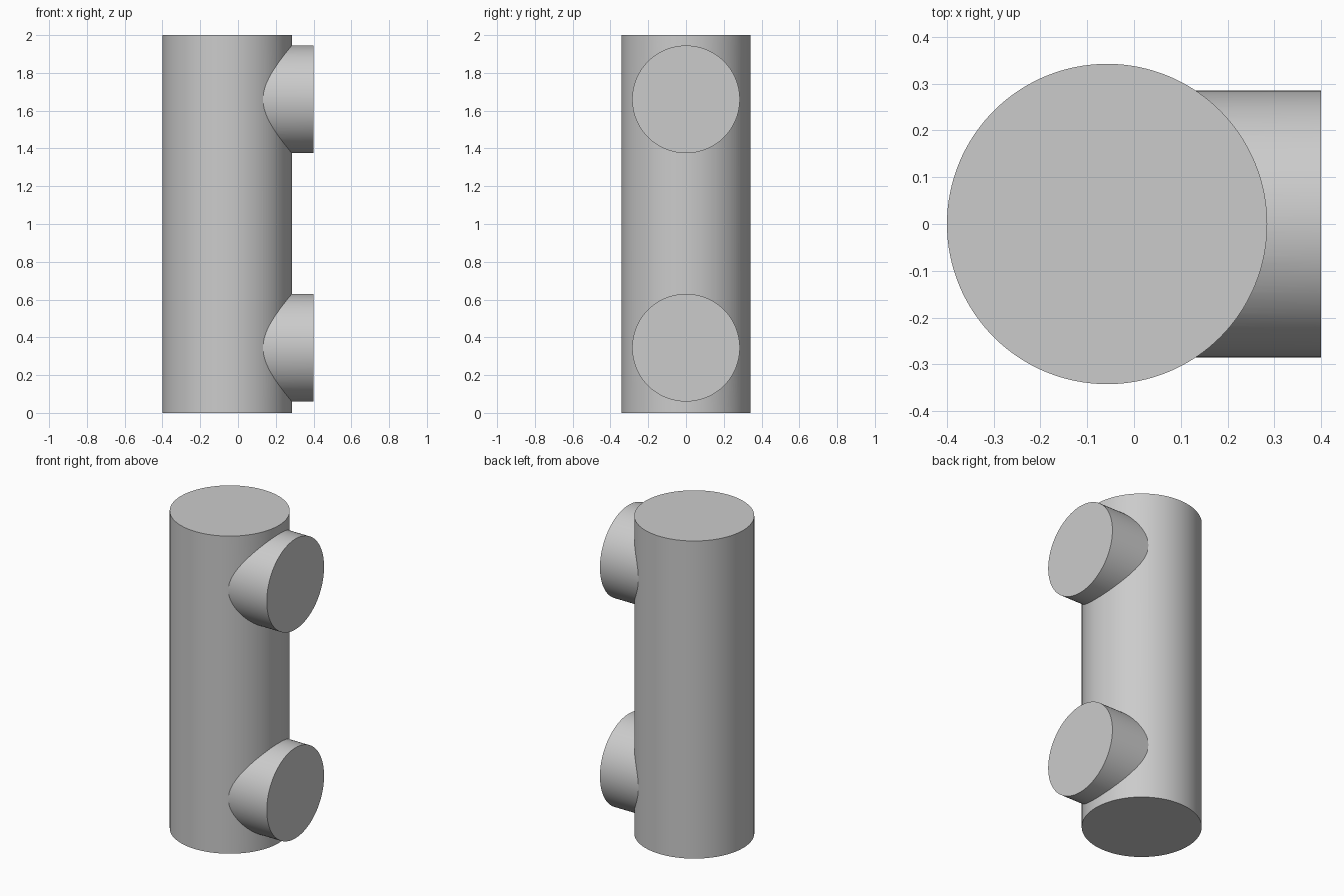
import bpy
from math import pi, radians

if "Cube" in bpy.data.objects:
    bpy.data.objects.remove(bpy.data.objects["Cube"])

PIPE_R, PIPE_X = 0.3425, -0.0575
STUB_R, STUB_END = 0.285, 0.4


def cylinder(name, radius, depth, loc, rot=(0, 0, 0)):
    bpy.ops.mesh.primitive_cylinder_add(vertices=128, radius=radius, depth=depth,
                                        location=loc, rotation=rot)
    obj = bpy.context.object
    obj.name = name
    return obj


# Upright main pipe
pipe = cylinder("pipe_body", PIPE_R, 2.0, (PIPE_X, 0, 1.0))

# Two side outlets, starting on the pipe axis and merged into the body
stubs = []
for name, z in (("lower_outlet", 0.345), ("upper_outlet", 1.66)):
    stub = cylinder(name, STUB_R, STUB_END - PIPE_X,
                    ((STUB_END + PIPE_X) / 2, 0, z), (0, pi / 2, 0))
    mod = pipe.modifiers.new(name, 'BOOLEAN')
    mod.operation = 'UNION'
    mod.solver = 'EXACT'
    mod.object = stub
    stubs.append(stub)

# Apply the unions and drop the helper cylinders
bpy.ops.object.select_all(action='DESELECT')
pipe.select_set(True)
bpy.context.view_layer.objects.active = pipe
for mod in list(pipe.modifiers):
    bpy.ops.object.modifier_apply(modifier=mod.name)
for stub in stubs:
    bpy.data.objects.remove(stub)

# Smooth walls, crisp rims and joints
bpy.ops.object.shade_smooth_by_angle(angle=radians(25))
